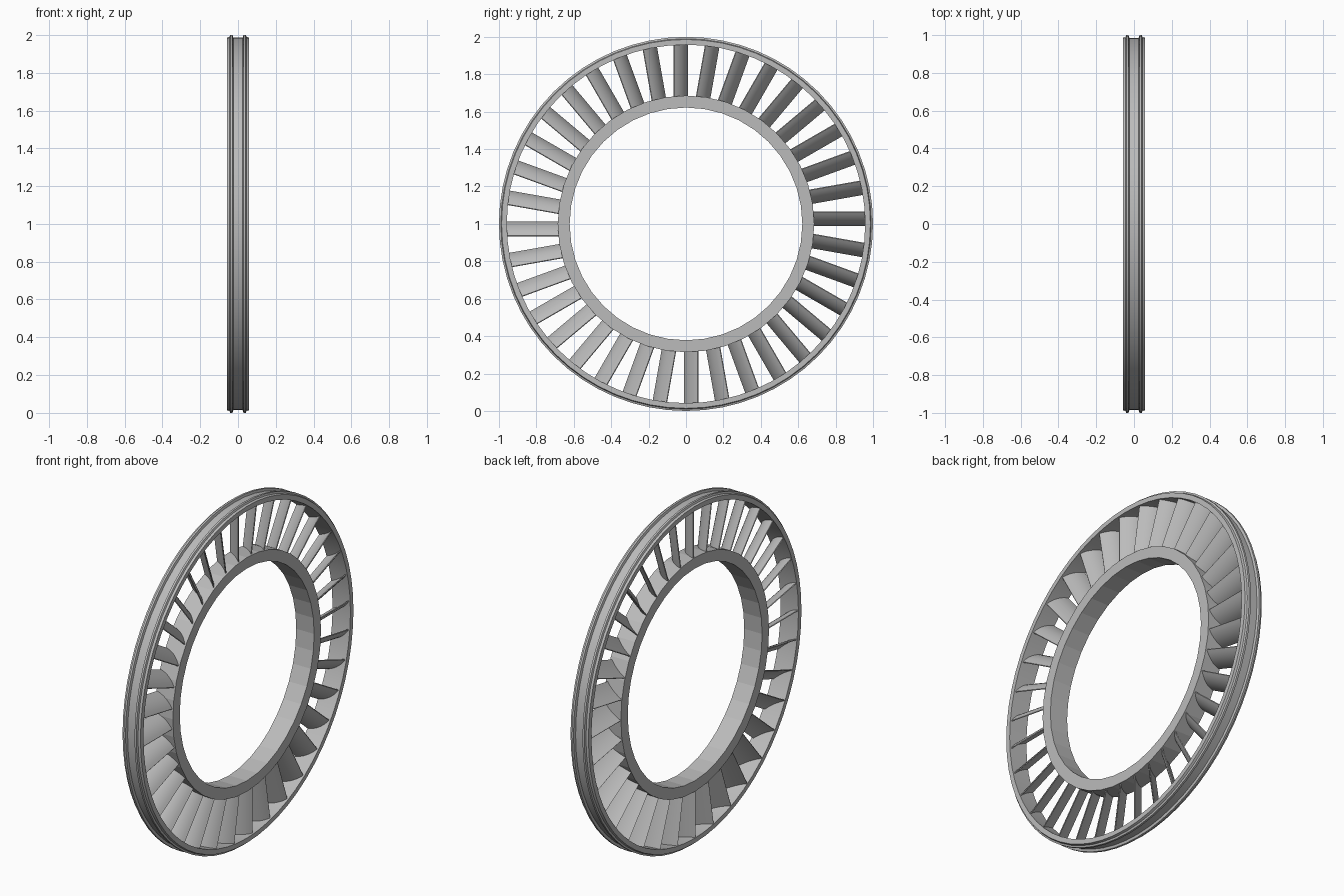
import bpy, bmesh
from math import sin, cos, pi, radians
from mathutils import Matrix, Vector

cube = bpy.data.objects.get("Cube")
if cube:
    bpy.data.objects.remove(cube, do_unlink=True)

BLADES = 36
CENTRE = Vector((0, 0, 1))

# Single metal colour
metal = bpy.data.materials.new("grey metal")
metal.use_nodes = True
grey = (0.5, 0.5, 0.5, 1)
metal.diffuse_color = grey
metal.node_tree.nodes["Principled BSDF"].inputs["Base Color"].default_value = grey


def finish(name, bm, angle):
    """Turn a bmesh into a shaded object."""
    bmesh.ops.recalc_face_normals(bm, faces=bm.faces)
    mesh = bpy.data.meshes.new(name)
    bm.to_mesh(mesh)
    bm.free()
    mesh.materials.append(metal)
    obj = bpy.data.objects.new(name, mesh)
    bpy.context.collection.objects.link(obj)
    obj.location = CENTRE
    bpy.ops.object.select_all(action='DESELECT')
    obj.select_set(True)
    bpy.context.view_layer.objects.active = obj
    bpy.ops.object.shade_smooth_by_angle(angle=radians(angle))
    return obj


def ring(name, profile, segments, angle):
    """Sweep a closed (x, radius) profile around the x axis."""
    bm = bmesh.new()
    loops = []
    for i in range(segments):
        a = 2 * pi * i / segments
        loops.append([bm.verts.new((x, r * sin(a), r * cos(a))) for x, r in profile])
    n = len(profile)
    for i in range(segments):
        here, there = loops[i], loops[(i + 1) % segments]
        for j in range(n):
            k = (j + 1) % n
            bm.faces.new((here[j], here[k], there[k], there[j]))
    return finish(name, bm, angle)


# Outer shroud with two raised ribs, mirrored across the middle
half = [(0.025, 0.986), (0.029, 1.0), (0.041, 1.0), (0.045, 0.99),
        (0.058, 0.986), (0.058, 0.958)]
outer = half + [(-x, r) for x, r in reversed(half)]
ring("outer_shroud", outer, 64, 20)

# Inner hub band
ring("inner_band", [(0.058, 0.622), (0.058, 0.686), (-0.058, 0.686), (-0.058, 0.622)], 40, 5)

# Curved vane section: a thin cambered arc running across the ring
STEPS = 8
CHORD = Vector((0.104, -0.074))
BULGE = Vector((0.074, 0.104)).normalized()
convex, concave = [], []
for i in range(STEPS + 1):
    s = i / STEPS
    arch = 4 * s * (1 - s)
    base = CHORD * (s - 0.5) + Vector((0, -0.022))
    convex.append(base + BULGE * (0.014 * arch - 0.004))
    concave.append(base + BULGE * (0.007 * arch - 0.009))
section = convex + concave[::-1]

# Vanes between the two rings
bm = bmesh.new()
for b in range(BLADES):
    turn = Matrix.Rotation(2 * pi * b / BLADES, 3, 'X')
    inner_end, outer_end = [
        [bm.verts.new(turn @ Vector((x, t, (r * r - t * t) ** 0.5))) for x, t in section]
        for r in (0.675, 0.97)]
    n = len(section)
    for j in range(n):
        k = (j + 1) % n
        bm.faces.new((inner_end[j], inner_end[k], outer_end[k], outer_end[j]))
    bm.faces.new(inner_end)
    bm.faces.new(outer_end[::-1])
finish("guide_vanes", bm, 30)
